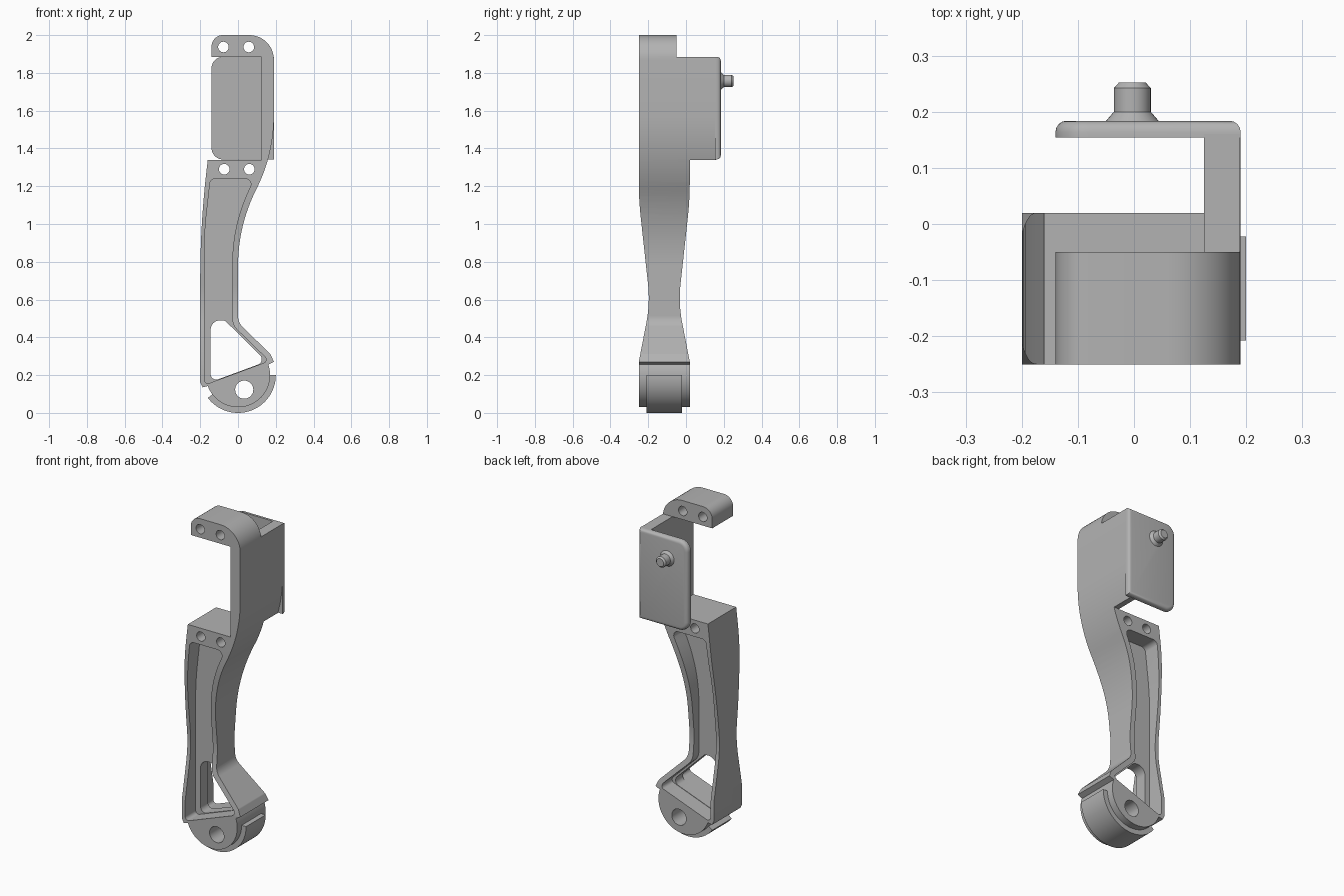
import bpy, bmesh
from math import sin, cos, tan, radians, pi
from mathutils import Vector, Matrix

cube = bpy.data.objects.get("Cube")
if cube:
    bpy.data.objects.remove(cube, do_unlink=True)

grey = bpy.data.materials.new("plain grey")
grey.use_nodes = True
grey.diffuse_color = (0.45, 0.45, 0.45, 1)
grey.node_tree.nodes["Principled BSDF"].inputs["Base Color"].default_value = (0.45, 0.45, 0.45, 1)

MID = -0.115  # centre of the arm's depth


def fillet(points, steps=12):
    """Round each corner (u, v, radius) of a closed outline."""
    out = []
    for i, (u, v, r) in enumerate(points):
        p = Vector((u, v))
        if r == 0:
            out.append(p)
            continue
        a = (Vector(points[i - 1][:2]) - p).normalized()
        b = (Vector(points[(i + 1) % len(points)][:2]) - p).normalized()
        half = a.angle(b) / 2
        start = p + a * r / tan(half)
        centre = p + (a + b).normalized() * r / sin(half)
        turn = (start - centre).angle_signed(p + b * r / tan(half) - centre)
        for k in range(steps + 1):
            out.append(centre + Matrix.Rotation(-turn * k / steps, 2) @ (start - centre))
    return out


def arc(cx, cz, r, a0, a1, n=40):
    return [(cx + r * cos(radians(a0 + (a1 - a0) * k / n)),
             cz + r * sin(radians(a0 + (a1 - a0) * k / n)), 0) for k in range(n + 1)]


def prism(name, points, lo, hi, axis="y", bevel=0):
    """Extrude an outline: (x, z) along y, or (y, z) along x."""
    def place(p, d):
        return (p[0], d, p[1]) if axis == "y" else (d, p[0], p[1])
    bm = bmesh.new()
    base = bm.faces.new([bm.verts.new(place(p, lo)) for p in points])
    top = bmesh.ops.extrude_face_region(bm, geom=[base])["geom"]
    shift = (0, hi - lo, 0) if axis == "y" else (hi - lo, 0, 0)
    bmesh.ops.translate(bm, vec=shift, verts=[g for g in top if isinstance(g, bmesh.types.BMVert)])
    if bevel:
        rim = [e for e in bm.edges if all(abs(v.co.y - hi) < 1e-5 for v in e.verts)]
        bmesh.ops.bevel(bm, geom=rim, offset=bevel, segments=4, profile=0.5, affect="EDGES")
    bmesh.ops.recalc_face_normals(bm, faces=bm.faces)
    return finish(name, bm)


def finish(name, bm):
    mesh = bpy.data.meshes.new(name)
    bm.to_mesh(mesh)
    bm.free()
    mesh.materials.append(grey)
    ob = bpy.data.objects.new(name, mesh)
    bpy.context.collection.objects.link(ob)
    return ob


def activate(ob):
    bpy.ops.object.select_all(action="DESELECT")
    ob.select_set(True)
    bpy.context.view_layer.objects.active = ob


def combine(ob, tool, operation="DIFFERENCE"):
    mod = ob.modifiers.new("cut", "BOOLEAN")
    mod.object, mod.operation, mod.solver = tool, operation, "EXACT"
    activate(ob)
    bpy.ops.object.modifier_apply(modifier="cut")
    bpy.data.objects.remove(tool, do_unlink=True)


# Arm: hook, side wall, curved stem and round foot in one outline
outline = [(-0.14, 1.885, 0), (-0.14, 2, 0.06), (0.19, 2, 0.13),
           (0.19, 1.37, 0.85), (0, 0.99, 0.9), (0, 0.48, 0.08),
           (0.172, 0.31, 0.02), (0.19, 0.27, 0)]
outline += arc(0, 0.2, 0.17, 19, -160)
outline += [(-0.187, 0.135, 0), (-0.2, 0.16, 0), (-0.2, 1.0, 5),
            (-0.16, 1.34, 0), (0.125, 1.34, 0), (0.125, 1.885, 0)]
arm = prism("arm", fillet(outline), -0.4, 0.4)

# Side outline narrows the stem and steps the wall backwards
back = [(0.02, -0.1, 0), (0.02, 0.27, 0), (-0.04, 0.58, 0.67), (0.02, 1.13, 1.8)]
front = [(2 * MID - y, z, r) for y, z, r in reversed(back)]
side = back + [(0.02, 1.34, 0), (0.16, 1.34, 0), (0.16, 1.885, 0),
               (-0.05, 1.885, 0), (-0.05, 2.1, 0), (-0.25, 2.1, 0)] + front
combine(arm, prism("side_cutter", fillet(side), -0.5, 0.5, "x"), "INTERSECT")

# Recessed pockets on both faces, leaving a thin web
pocket = fillet([(-0.146, 1.24, 0.03), (0.085, 1.24, 0.03), (-0.03, 0.99, 0.9),
                 (-0.03, 0.465, 0.08), (0.165, 0.275, 0.02), (-0.178, 0.148, 0.02),
                 (-0.178, 0.95, 2)])
combine(arm, prism("front_pocket", pocket, -0.5, MID - 0.035))
combine(arm, prism("back_pocket", pocket, MID + 0.035, 0.5))

# Triangular window, screw holes and pivot hole
window = fillet([(-0.145, 0.49, 0.05), (-0.07, 0.49, 0.03), (0.15, 0.272, 0.03), (-0.145, 0.163, 0.03)])
combine(arm, prism("window_cutter", window, -0.5, 0.5))
for x, z, r in [(-0.077, 1.937, 0.028), (0.057, 1.937, 0.028),
                (-0.073, 1.29, 0.028), (0.06, 1.29, 0.028), (0.033, 0.123, 0.048)]:
    combine(arm, prism("hole_cutter", arc(x, z, r, 0, 350, 35), -0.5, 0.5))

# Raised band around the foot
band = arc(0, 0.2, 0.2, 217, 360) + arc(0, 0.2, 0.16, 360, 217)
foot_band = prism("foot_band", [p[:2] for p in band], MID - 0.093, MID + 0.093)

# Back plate with softened rear rim
plate = fillet([(-0.14, 1.342, 0.06), (0.19, 1.342, 0), (0.19, 1.885, 0), (-0.14, 1.885, 0.06)])
back_plate = prism("back_plate", plate, 0.154, 0.184, bevel=0.02)

# Rear pin, built as a stack of turned sections
bm = bmesh.new()
for y0, y1, r0, r1 in [(0.18, 0.2, 0.05, 0.033), (0.2, 0.242, 0.033, 0.033), (0.242, 0.252, 0.033, 0.024)]:
    turn = Matrix.Translation((-0.003, (y0 + y1) / 2, 1.757)) @ Matrix.Rotation(-pi / 2, 4, "X")
    bmesh.ops.create_cone(bm, cap_ends=True, segments=32, radius1=r0, radius2=r1, depth=y1 - y0, matrix=turn)
pin = finish("pin", bm)

for ob in (arm, foot_band, back_plate, pin):
    activate(ob)
    bpy.ops.object.shade_smooth_by_angle(angle=radians(30))
